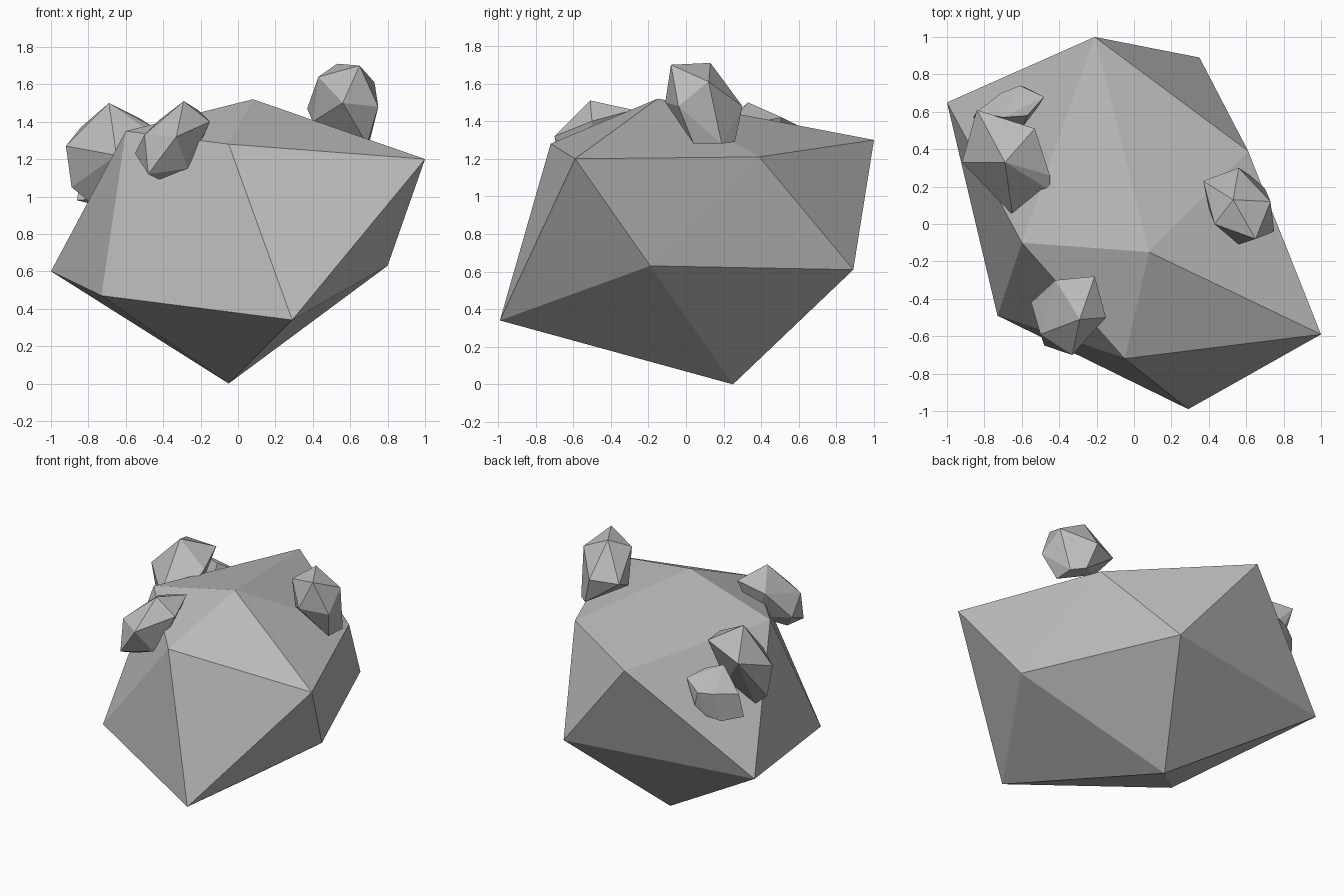
import bpy
import bmesh

default_cube = bpy.data.objects.get("Cube")
if default_cube:
    bpy.data.objects.remove(default_cube, do_unlink=True)


def make_material(name, colour):
    material = bpy.data.materials.new(name)
    material.use_nodes = True
    material.diffuse_color = colour
    material.node_tree.nodes["Principled BSDF"].inputs["Base Color"].default_value = colour
    return material


stone = make_material("stone_grey", (0.5, 0.5, 0.5, 1))


def finish(name, bm):
    """Turn a bmesh into a flat-shaded stone object."""
    bmesh.ops.recalc_face_normals(bm, faces=bm.faces[:])
    mesh = bpy.data.meshes.new(name)
    bm.to_mesh(mesh)
    bm.free()
    mesh.materials.append(stone)
    rock = bpy.data.objects.new(name, mesh)
    bpy.context.scene.collection.objects.link(rock)
    return rock


def twenty_sided_rock(name, top, upper_ring, lower_ring, bottom):
    """Irregular icosahedron: two poles joined by two staggered rings of five."""
    bm = bmesh.new()
    top_vert, bottom_vert = bm.verts.new(top), bm.verts.new(bottom)
    upper = [bm.verts.new(point) for point in upper_ring]
    lower = [bm.verts.new(point) for point in lower_ring]
    count = len(upper)
    for i in range(count):
        following = (i + 1) % count
        bm.faces.new((top_vert, upper[i], upper[following]))
        bm.faces.new((upper[i], lower[i], upper[following]))
        bm.faces.new((lower[i], lower[following], upper[following]))
        bm.faces.new((bottom_vert, lower[following], lower[i]))
    return finish(name, bm)


def hull_rock(name, corners):
    """Small faceted stone wrapped around its corner points."""
    bm = bmesh.new()
    for corner in corners:
        bm.verts.new(corner)
    hull = bmesh.ops.convex_hull(bm, input=bm.verts[:])
    unused = set(hull["geom_interior"] + hull["geom_unused"])
    spare = [item for item in unused if isinstance(item, bmesh.types.BMVert)]
    bmesh.ops.delete(bm, geom=spare, context="VERTS")
    return finish(name, bm)


# Main boulder
twenty_sided_rock(
    "boulder",
    top=(.08, -.15, 1.52),
    upper_ring=[(-.05, -.72, 1.28), (-.6, -.1, 1.35), (-.21, 1, 1.3),
                (.61, .39, 1.21), (1, -.59, 1.2)],
    lower_ring=[(-.73, -.49, .47), (-1, .65, .6), (.35, .89, .61),
                (.8, -.19, .63), (.29, -.99, .34)],
    bottom=(-.05, .25, 0),
)

# Stone perched on the left shoulder
hull_rock("left_stone", [
    (.53, .13, 1.71), (.65, -.08, 1.7), (.73, .12, 1.61), (.75, -.04, 1.48),
    (.56, -.11, 1.5), (.43, 0, 1.64), (.37, .23, 1.47), (.56, .3, 1.48),
    (.69, .04, 1.28), (.7, .19, 1.28), (.62, .26, 1.29), (.4, .08, 1.4),
])

# Stone on the front edge
hull_rock("front_stone", [
    (-.29, -.51, 1.51), (-.15, -.5, 1.4), (-.21, -.28, 1.46), (-.33, -.7, 1.32),
    (-.48, -.65, 1.12), (-.55, -.42, 1.23), (-.5, -.59, 1.33), (-.42, -.3, 1.41),
    (-.27, -.58, 1.15), (-.42, -.55, 1.09), (-.19, -.5, 1.31), (-.3, -.35, 1.2),
])

# Larger stone of the right-hand pair
hull_rock("right_upper_stone", [
    (-.69, .33, 1.5), (-.53, .51, 1.42), (-.92, .33, 1.27), (-.84, .61, 1.37),
    (-.89, .35, 1.05), (-.78, .33, .96), (-.65, .05, 1.22), (-.45, .18, 1.33),
    (-.45, .26, 1.37), (-.6, .4, 1.1),
])

# Smaller stone tucked behind it
hull_rock("right_lower_stone", [
    (-.61, .74, 1.15), (-.48, .68, 1.2), (-.7, .57, 1.31), (-.57, .58, 1.26),
    (-.74, .66, .95), (-.86, .57, .98), (-.58, .73, 1.05), (-.65, .7, .98),
    (-.84, .6, 1.15), (-.71, .7, 1.15), (-.6, .5, 1),
])
